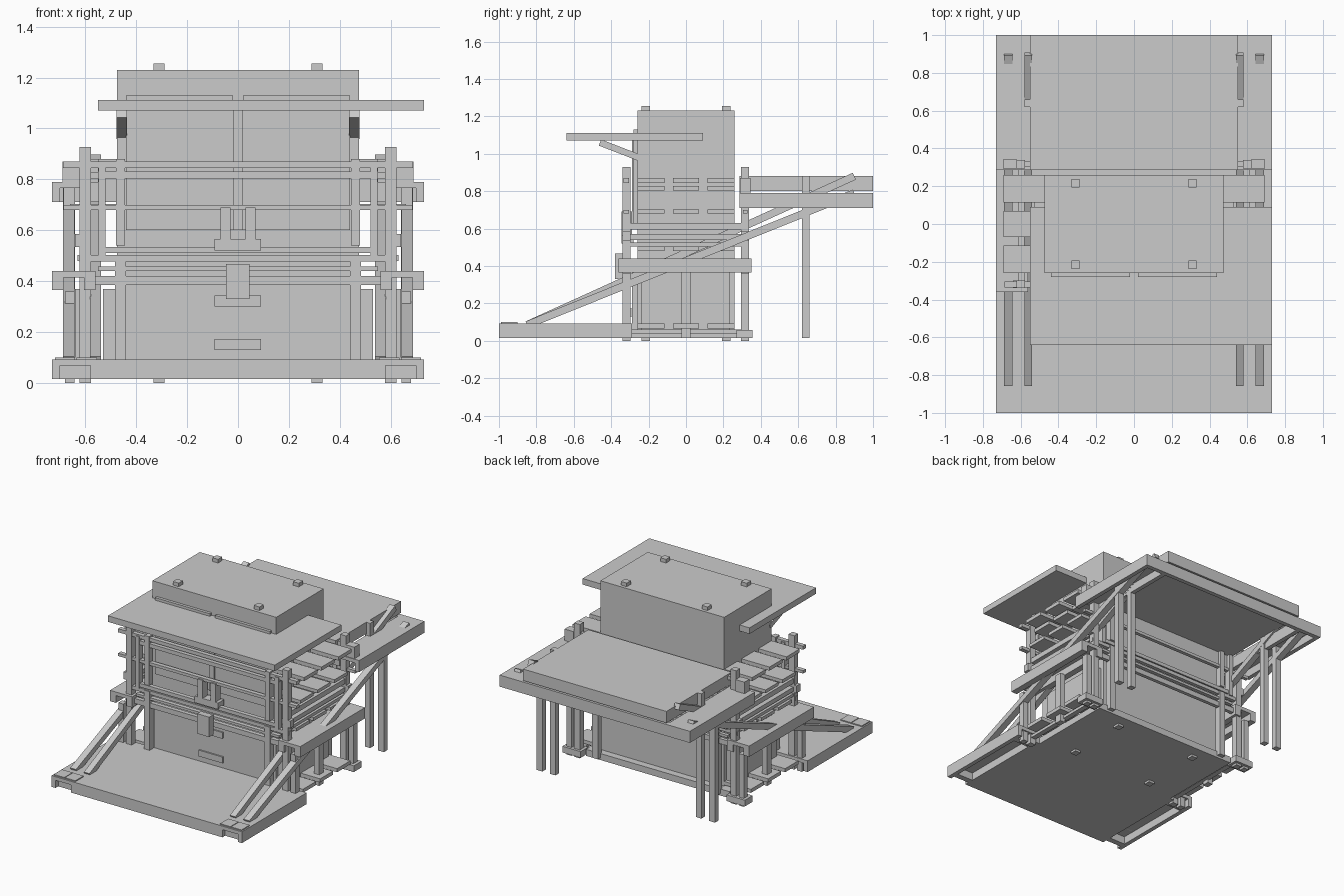
import bpy, math
from mathutils import Vector


def box(name, x0, x1, y0, y1, z0, z1):
    """Axis-aligned block given by its limits."""
    bpy.ops.mesh.primitive_cube_add(size=1, location=((x0+x1)/2, (y0+y1)/2, (z0+z1)/2))
    o = bpy.context.object
    o.name = name
    o.scale = (abs(x1-x0), abs(y1-y0), abs(z1-z0))
    return o


def pair(name, x0, x1, y0, y1, z0, z1):
    """Block plus its mirror image across x = 0."""
    box(name + "_right", x0, x1, y0, y1, z0, z1)
    box(name + "_left", -x1, -x0, y0, y1, z0, z1)


def strut(name, x, width, a, b, thick):
    """Sloped beam between two (y, z) points."""
    dy, dz = b[0]-a[0], b[1]-a[1]
    o = box(name, x-width/2, x+width/2, 0, math.hypot(dy, dz), -thick/2, thick/2)
    o.location = Vector((x, (a[0]+b[0])/2, (a[1]+b[1])/2))
    o.rotation_euler = (math.atan2(dz, dy), 0, 0)


def channel(name, x0, x1, y0, y1, z0, z1, t=0.03):
    """Pair of side strips: top plate on two walls, open below."""
    pair(name + "_top", x0, x1, y0, y1, z1-0.025, z1)
    pair(name + "_inner_wall", x0, x0+t, y0, y1, z0, z1-0.025)
    pair(name + "_outer_wall", x1-t, x1, y0, y1, z0, z1-0.025)


# Central body with its small feet and roof pegs
box("body", -0.475, 0.475, -0.26, 0.26, 0.015, 1.23)
for x in (-0.31, 0.31):
    for y in (-0.215, 0.215):
        box("roof_peg", x-0.022, x+0.022, y-0.023, y+0.023, 1.23, 1.255)
        box("body_foot", x-0.022, x+0.022, y-0.023, y+0.023, 0.0, 0.015)
box("base", -0.55, 0.55, -0.3, 0.31, 0.015, 0.06)
pair("lower_side_panel", 0.475, 0.53, -0.24, 0.235, 0.06, 0.37)

# Front door leaves and centre bar
pair("door_leaf", 0.02, 0.44, -0.28, -0.26, 0.6, 1.13)
box("door_bar", -0.02, 0.02, -0.29, -0.26, 0.6, 1.07)
box("lower_door", -0.44, 0.44, -0.29, -0.26, 0.06, 0.4)

# Awning and its braces
box("awning", -0.55, 0.73, -0.64, 0.09, 1.07, 1.112)
for s in (-1, 1):
    strut("awning_brace", s*0.457, 0.042, (-0.46, 1.06), (-0.24, 0.975), 0.035)

# Lower front deck with open side strips, cross bars and corner pads
box("front_deck", -0.55, 0.55, -1.0, -0.29, 0.015, 0.093)
channel("deck_strip", 0.55, 0.73, -1.0, -0.29, 0.015, 0.093)
for y in (-0.95, -0.35):
    pair("deck_cross_bar", 0.58, 0.7, y-0.02, y+0.02, 0.015, 0.068)
for x in (0.595, 0.68):
    pair("deck_pad", x-0.04, x+0.04, -0.99, -0.9, 0.09, 0.1)

# Rear deck: wide rimmed layer below, narrower panel above
box("rear_deck_top", -0.55, 0.55, 0.285, 1.0, 0.80, 0.88)
channel("rear_strip", 0.55, 0.73, 0.285, 1.0, 0.71, 0.79)
box("rear_rim_back", -0.73, 0.73, 0.97, 1.0, 0.71, 0.79)
box("rear_rim_front", -0.55, 0.55, 0.285, 0.315, 0.71, 0.80)

# Middle side ledges
channel("side_ledge", 0.56, 0.73, -0.36, 0.35, 0.365, 0.44, 0.045)

# Rear legs
pair("rear_leg_outer", 0.64, 0.685, 0.62, 0.66, 0.015, 0.77)
pair("rear_leg_inner", 0.54, 0.58, 0.62, 0.66, 0.015, 0.88)

# Long sloped struts joining front deck to rear deck
for s in (-1, 1):
    strut("strut_inner", s*0.56, 0.042, (-0.85, 0.085), (0.9, 0.88), 0.04)
    strut("strut_outer", s*0.665, 0.045, (-0.85, 0.085), (0.9, 0.79), 0.04)

# Corner posts, front and back
for y0, y1 in ((-0.34, -0.298), (0.295, 0.338)):
    pair("corner_post", 0.578, 0.622, y0, y1, 0.0, 0.928)
    pair("inner_post", 0.44, 0.483, y0, y1, 0.03, 0.5)
    pair("upper_inner_post", 0.445, 0.48, y0, y1, 0.54, 0.88)
    pair("upper_post", 0.52, 0.548, y0, y1, 0.5, 0.86)
    pair("outer_post", 0.642, 0.68, y0, y1, 0.0, 0.36)
    pair("post_block", 0.6, 0.64, y0, y1, 0.535, 0.585)
pair("rear_post_shoe", 0.56, 0.7, 0.27, 0.355, 0.015, 0.058)
pair("rear_post_cap", 0.622, 0.69, 0.29, 0.345, 0.79, 0.87)
pair("side_post", 0.6, 0.64, -0.025, 0.025, 0.015, 0.37)

# Horizontal rails: half width, bottom, top
rails = ((0.685, 0.845, 0.87), (0.55, 0.803, 0.83), (0.685, 0.68, 0.7),
         (0.52, 0.51, 0.535), (0.625, 0.478, 0.503), (0.55, 0.44, 0.457),
         (0.6, 0.385, 0.42))
for w, z0, z1 in rails:
    box("front_rail", -w, w, -0.335, -0.305, z0, z1)
    box("back_rail", -w, w, 0.305, 0.33, z0, z1)

# Side shelves: three planks per level (outer edge, bottom, top)
for w, z0, z1 in ((0.69, 0.845, 0.87), (0.62, 0.803, 0.828), (0.66, 0.68, 0.703),
                  (0.63, 0.48, 0.503), (0.68, 0.067, 0.092)):
    for y0, y1 in ((-0.26, -0.115), (-0.07, 0.07), (0.115, 0.26)):
        pair("shelf_plank", 0.47, w, y0, y1, z0, z1)
# Side rails carrying the shelves
for z0, z1 in ((0.595, 0.63), (0.54, 0.57), (0.505, 0.525), (0.04, 0.06)):
    pair("side_rail", 0.58, 0.615, -0.3, 0.3, z0, z1)

# Front latch and handles
box("latch", -0.048, 0.045, -0.38, -0.335, 0.33, 0.468)
for z0, z1 in ((0.52, 0.565), (0.3, 0.343), (0.13, 0.173)):
    front = -0.345 if z0 > 0.5 else -0.3
    box("handle", -0.093, 0.09, front, -0.28, z0, z1)
pair("handle_bar", 0.03, 0.068, -0.345, -0.29, 0.56, 0.69)
